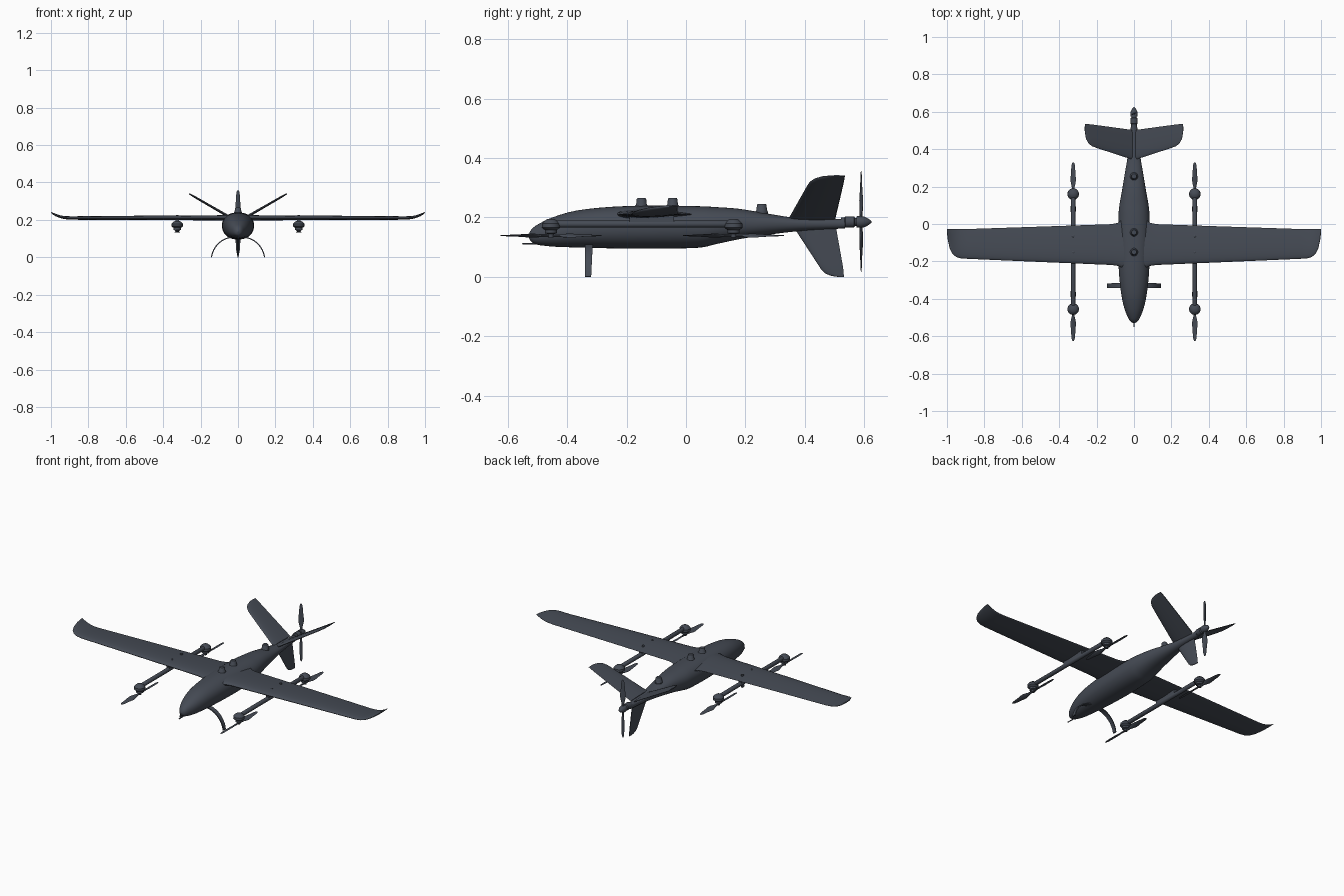
import bpy, bmesh, math
from mathutils import Matrix, Vector

if "Cube" in bpy.data.objects:
    bpy.data.objects.remove(bpy.data.objects["Cube"])

mat = bpy.data.materials.new("dark_slate")
mat.diffuse_color = (0.06, 0.07, 0.09, 1)
mat.use_nodes = True
mat.node_tree.nodes["Principled BSDF"].inputs["Base Color"].default_value = mat.diffuse_color


def finish(name, bm, mirror=False):
    bmesh.ops.remove_doubles(bm, verts=bm.verts, dist=1e-5)
    bmesh.ops.recalc_face_normals(bm, faces=bm.faces)
    me = bpy.data.meshes.new(name)
    bm.to_mesh(me)
    bm.free()
    me.materials.append(mat)
    ob = bpy.data.objects.new(name, me)
    bpy.context.collection.objects.link(ob)
    if mirror:
        ob.modifiers.new("Mirror", 'MIRROR').use_mirror_merge = False
    return ob


def skin(bm, rings, M=Matrix()):
    """Join successive closed rings and cap both ends."""
    loops = [[bm.verts.new(M @ Vector(p)) for p in r] for r in rings]
    n = len(loops[0])
    for a, b in zip(loops, loops[1:]):
        for i in range(n):
            bm.faces.new((a[i], a[(i + 1) % n], b[(i + 1) % n], b[i]))
    bm.faces.new(loops[0])
    bm.faces.new(loops[-1])


def loft(name, rings, mirror=False):
    bm = bmesh.new()
    skin(bm, rings)
    return finish(name, bm, mirror)


def smooth_rows(rows, steps):
    """Catmull-Rom interpolation of table rows."""
    out = []
    for i in range(len(rows) - 1):
        q = [rows[max(0, min(len(rows) - 1, i + k))] for k in (-1, 0, 1, 2)]
        for s in range(steps):
            t = s / steps
            out.append([0.5 * (2 * b + (c - a) * t + (2 * a - 5 * b + 4 * c - d) * t * t
                               + (3 * b - a - 3 * c + d) * t ** 3) for a, b, c, d in zip(*q)])
    return out + [list(rows[-1])]


def lathe(name, profile, M, mirror=False, n=28):
    """Revolve (radius, height) points about the local z axis."""
    rings = [[(max(r, 1e-4) * math.cos(math.tau * k / n), max(r, 1e-4) * math.sin(math.tau * k / n), h)
              for k in range(n)] for r, h in profile]
    bm = bmesh.new()
    skin(bm, rings, M)
    return finish(name, bm, mirror)


def airfoil(x, z, le, te, thick, deg):
    """Aerofoil ring, nose towards -y, thickness tilted by the dihedral angle."""
    N, a, ring = 12, math.radians(deg), []
    us = [0.5 * (1 - math.cos(math.pi * i / N)) for i in range(N + 1)]
    for sign, seq in ((1, us), (-1, us[-2:0:-1])):
        for u in seq:
            h = sign * (5 * thick * (.2969 * u ** .5 - .126 * u - .3516 * u ** 2 + .2843 * u ** 3 - .1015 * u ** 4)
                        + .0008 * u)
            ring.append((x - h * math.sin(a), le + (te - le) * u, z + h * math.cos(a)))
    return ring


def propeller(name, M, mirror=False):
    """Two twisted blades along local x, spinning about local z."""
    bm = bmesh.new()
    rows = smooth_rows([(0, .012, .010, 30), (.03, .014, .009, 30), (.07, .031, .005, 24),
                        (.11, .025, .004, 16), (.155, .018, .003, 10), (.17, .007, .002, 8)], 3)
    for half in (0, math.pi):
        rings = []
        for r, c, t, tw in rows:
            a = math.radians(tw)
            pts = [(c / 2 * math.cos(k * math.tau / 10), t / 2 * math.sin(k * math.tau / 10)) for k in range(10)]
            rings.append([(r, p * math.cos(a) - q * math.sin(a), p * math.sin(a) + q * math.cos(a)) for p, q in pts])
        skin(bm, rings, M @ Matrix.Rotation(half, 4, 'Z'))
    return finish(name, bm, mirror)


def box(name, x, y, z, mirror=False):
    return loft(name, [[(x[0], v, w) for v, w in ((y[0], z[0]), (y[1], z[0]), (y[1], z[1]), (y[0], z[1]))],
                       [(x[1], v, w) for v, w in ((y[0], z[0]), (y[1], z[0]), (y[1], z[1]), (y[0], z[1]))]], mirror)


T = Matrix.Translation
ALONG_Y = Matrix.Rotation(-math.pi / 2, 4, 'X')  # local z points to +y

# Fuselage: y, half width, bottom, widest height, top
stations = [(-.530, .002, .136, .138, .140), (-.522, .018, .119, .138, .158), (-.50, .032, .109, .142, .176),
            (-.45, .052, .102, .151, .200), (-.37, .069, .099, .162, .223), (-.25, .081, .096, .168, .236),
            (-.10, .086, .095, .170, .240), (.04, .083, .098, .172, .238), (.10, .078, .110, .174, .235),
            (.18, .064, .127, .178, .229), (.27, .049, .141, .180, .214), (.36, .034, .152, .180, .200),
            (.45, .023, .159, .179, .196), (.535, .016, .163, .179, .195)]
rings = []
for y, w, zb, zm, zt in smooth_rows(stations, 4):
    ring = []
    for k in range(40):
        c, s = math.cos(k * math.tau / 40), math.sin(k * math.tau / 40)
        x = w * math.copysign(abs(c) ** .92, c)
        z = zm + (zt - zm if s > 0 else zm - zb) * math.copysign(abs(s) ** .92, s)
        ring.append((x, y, z))
    rings.append(ring)
loft("fuselage", rings)

# Wing half with flared root and raised tip: x, z, leading y, trailing y, thickness, tilt
wing = [(0, .210, -.24, .04, .034, 0), (.06, .210, -.235, .03, .033, 0), (.085, .211, -.224, .006, .029, 0),
        (.12, .211, -.219, -.001, .027, 0), (.5, .211, -.203, -.014, .023, 0), (.89, .210, -.186, -.027, .018, 0),
        (.925, .212, -.184, -.028, .016, 10), (.95, .217, -.177, -.028, .014, 22), (.97, .224, -.160, -.028, .012, 28),
        (.985, .231, -.130, -.028, .010, 30), (.995, .237, -.085, -.028, .007, 30), (1.0, .240, -.045, -.028, .003, 30)]
loft("wing", [airfoil(*w) for w in wing], True)


# Tail fins: two raised, one hanging
def fin(name, deg, rows, mirror):
    a = math.radians(deg)
    loft(name, [airfoil(s * math.cos(a), .189 + s * math.sin(a), le, te, t, deg) for s, le, te, t in rows], mirror)


fin("upper_tail_fin", 30, [(.012, .345, .503, .014), (.225, .405, .528, .011), (.26, .416, .532, .010),
                           (.282, .432, .534, .009), (.296, .455, .535, .007), (.303, .49, .535, .004)], True)
fin("lower_tail_fin", -90, [(.01, .355, .503, .016), (.145, .443, .527, .012), (.165, .456, .530, .010),
                            (.178, .470, .531, .008), (.186, .490, .532, .006), (.189, .510, .532, .003)], False)

# Pusher motor, propeller and spinner
lathe("pusher_motor", [(0, .52), (.015, .522), (.015, .534), (.019, .537), (.019, .566), (.013, .570),
                       (.013, .576), (0, .576)], T((0, 0, .185)) @ ALONG_Y)
lathe("spinner", [(0, .574), (.019, .575), (.020, .590), (.017, .603), (.010, .616), (.003, .624), (0, .625)],
      T((0, 0, .185)) @ ALONG_Y)
axes = Matrix(((0, 1, 0, 0), (0, 0, 1, 0), (1, 0, 0, 0), (0, 0, 0, 1)))
propeller("pusher_propeller", T((0, .59, .187)) @ axes)

# Lift booms under the wings
BX = .325
lathe("lift_boom", [(0, -.465), (.008, -.464), (.012, -.455), (.012, .165), (.008, .174), (0, .175)],
      T((BX, 0, .178)) @ ALONG_Y, True, 20)
box("boom_mount", (BX - .010, BX + .010), (-.19, -.04), (.178, .208), True)
for y in (-.064, -.15):
    lathe("mount_bolt", [(0, .205), (.007, .205), (.007, .225), (.004, .227), (0, .227)],
          T((BX, y, 0)), True, 12)

# Lift motors and propellers hang below the boom ends
for label, y in (("front", -.455), ("rear", .160)):
    lathe(label + "_lift_motor", [(0, .195), (.014, .194), (.022, .188), (.030, .179), (.031, .166), (.024, .160),
                                  (.020, .158), (.020, .147), (.010, .144), (.009, .133), (0, .132)],
          T((BX, y, 0)), True)
    propeller(label + "_lift_propeller", T((BX, y, .139)) @ Matrix.Rotation(math.pi / 2, 4, 'Z'), True)

# Antenna domes on the spine
for y, z in ((-.15, .266), (-.045, .266), (.255, .246)):
    lathe("antenna_dome", [(0, -.035), (.021, -.035), (.021, -.026), (.018, -.022), (.016, -.004), (.013, 0), (0, 0)],
          T((0, y, z)))

# Bowed landing leg
path = smooth_rows([(.02, .106, .003), (.05, .104, .003), (.085, .089, .003), (.115, .062, .003),
                    (.134, .030, .003), (.142, 0, .003)], 4)
rings = []
for i, (x, z, h) in enumerate(path):
    a, b = path[max(i - 1, 0)], path[min(i + 1, len(path) - 1)]
    d = Vector((b[0] - a[0], b[1] - a[1])).normalized()
    nx, nz = -d.y * h, d.x * h
    back = -.312 - .008 * i / len(path)
    rings.append([(x + s * nx, y, max(0, z + s * nz)) for s, y in
                  ((1, -.341), (1, back), (-1, back), (-1, -.341))])
loft("landing_leg", rings, True)

# Airspeed probe under the nose
lathe("airspeed_probe", [(0, -.552), (.003, -.550), (.003, -.50), (.005, -.49), (.005, -.45), (0, -.45)],
      T((0, 0, .111)) @ ALONG_Y, False, 10)

# Smooth shading with crisp edges
bpy.ops.object.select_all(action='SELECT')
bpy.context.view_layer.objects.active = bpy.data.objects["fuselage"]
bpy.ops.object.shade_smooth_by_angle(angle=math.radians(35))
